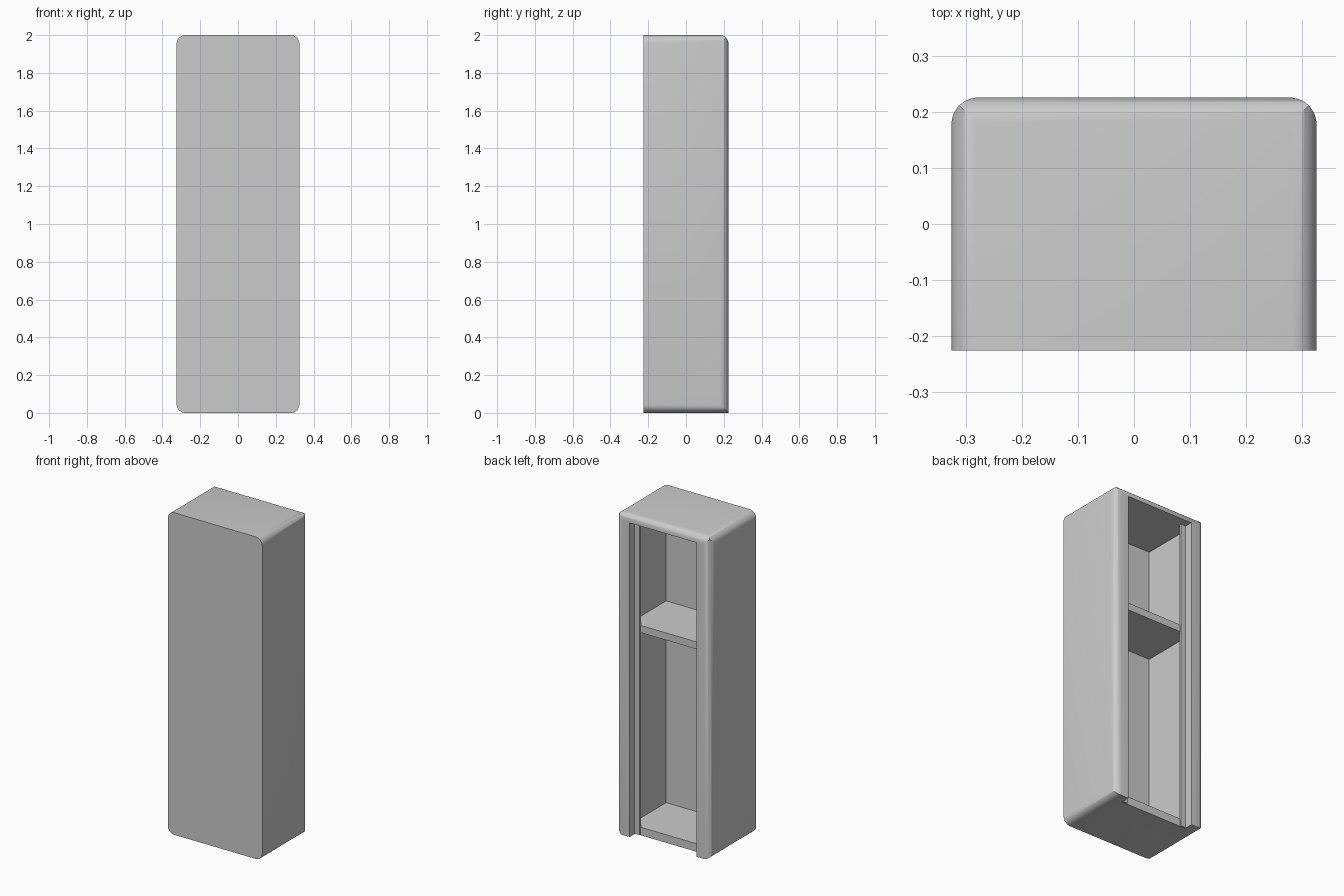
import bpy
import bmesh
from math import cos, sin, radians
from mathutils import Vector

cube = bpy.data.objects.get("Cube")
if cube:
    bpy.data.objects.remove(cube, do_unlink=True)

W, D, H, R = 0.325, 0.225, 2.0, 0.047  # half width, half depth, height, corner radius
WALL_X, WALL_Y = 0.262, -0.18          # inner faces of the walls
FLOOR, CEILING = 0.05, 1.95
OPEN_X, FRAME_Y = 0.23, 0.175          # rear opening and the inside of its frame

grey = bpy.data.materials.new("light_grey")
grey.use_nodes = True
colour = (0.6, 0.6, 0.6, 1)
grey.diffuse_color = colour
grey.node_tree.nodes["Principled BSDF"].inputs["Base Color"].default_value = colour


def round_edge(bm, corner, a, b):
    """Round the edge through corner, between the faces with normals a and b."""
    a, b = Vector(a), Vector(b)
    centre = Vector(corner) - (a + b) * R
    for angle in range(10, 90, 10):
        n = a * cos(radians(angle)) + b * sin(radians(angle))
        cut_geom = bmesh.ops.bisect_plane(
            bm, geom=bm.verts[:] + bm.edges[:] + bm.faces[:], dist=1e-6,
            plane_co=centre + n * R, plane_no=n, clear_outer=True)["geom_cut"]
        rim = [g for g in cut_geom if isinstance(g, bmesh.types.BMEdge)]
        bmesh.ops.edgeloop_fill(bm, edges=rim)
    bmesh.ops.recalc_face_normals(bm, faces=bm.faces[:])


def box(name, lo, hi, rounded=()):
    """Box between two corners, with the listed edges rounded."""
    bm = bmesh.new()
    bmesh.ops.create_cube(bm, size=1)
    for v in bm.verts:
        v.co = [lo[i] if v.co[i] < 0 else hi[i] for i in range(3)]
    for corner, a, b in rounded:
        round_edge(bm, corner, a, b)
    mesh = bpy.data.meshes.new(name)
    bm.to_mesh(mesh)
    bm.free()
    mesh.materials.append(grey)
    ob = bpy.data.objects.new(name, mesh)
    bpy.context.collection.objects.link(ob)
    return ob


def activate(ob):
    bpy.ops.object.select_all(action='DESELECT')
    ob.select_set(True)
    bpy.context.view_layer.objects.active = ob


def cut(ob, cutter):
    cutter.hide_render = True
    mod = ob.modifiers.new("cut", 'BOOLEAN')
    mod.operation = 'DIFFERENCE'
    mod.solver = 'EXACT'
    mod.object = cutter
    activate(ob)
    bpy.ops.object.modifier_apply(modifier=mod.name)
    bpy.data.objects.remove(cutter, do_unlink=True)


# Rounded edges: front to back, rear uprights and rear top, meeting in mitres
back, up, down = (0, 1, 0), (0, 0, 1), (0, 0, -1)
edges = [((0, D, H), back, up)]
for s in (1, -1):
    side = (s, 0, 0)
    edges += [((s * W, 0, H), side, up), ((s * W, 0, 0), side, down),
              ((s * W, D, 0), side, back)]

# Cabinet shell: hollow inside, open at the rear down to the ground
body = box("cabinet_body", (-W, -D, 0), (W, D, H), edges)
cut(body, box("cavity_cutter", (-WALL_X, WALL_Y, FLOOR), (WALL_X, FRAME_Y, CEILING)))
cut(body, box("opening_cutter", (-OPEN_X, FRAME_Y - 0.005, -0.1), (OPEN_X, 0.4, CEILING)))
activate(body)
bpy.ops.object.shade_smooth_by_angle(angle=0.5)

# Upper shelf
box("shelf", (-WALL_X, WALL_Y, 1.258), (WALL_X, FRAME_Y - 0.005, 1.303))

# Upright stop strips behind the opening frame
for name, s in (("left", 1), ("right", -1)):
    xs = sorted((s * 0.195, s * (WALL_X + 0.003)))
    box(name + "_stop_strip", (xs[0], FRAME_Y - 0.012, 0.002),
        (xs[1], FRAME_Y + 0.001, CEILING))
